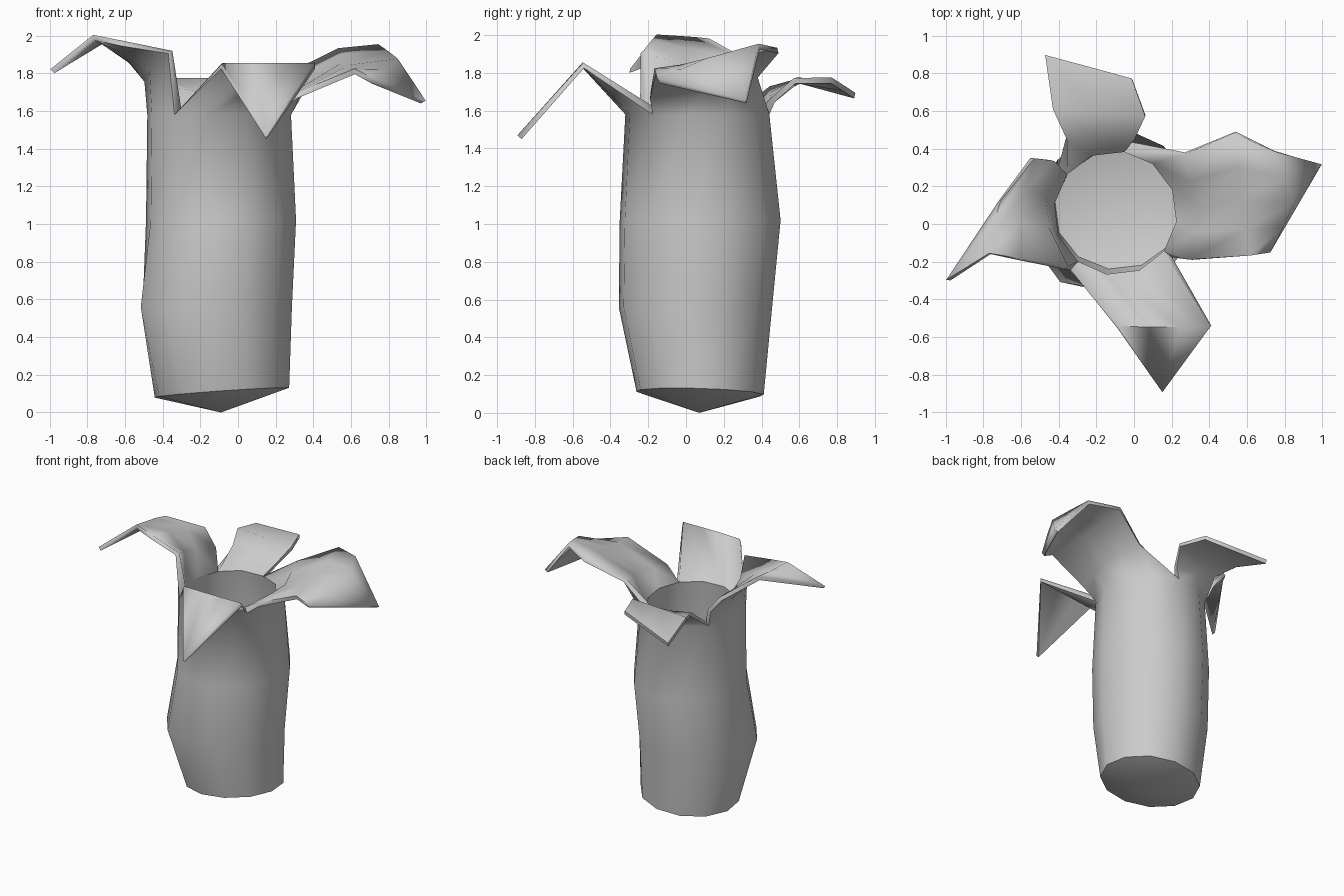
import bpy, bmesh, math
from mathutils import Vector

if "Cube" in bpy.data.objects:
    bpy.data.objects.remove(bpy.data.objects["Cube"])

SIDES = 12
OFFSET = -38          # angle of the first side vertex, in degrees
THICK = 0.06          # wall at the throat; other parts use a share of it
PETAL_SHARE = 0.5
bm = bmesh.new()
weights = bm.verts.layers.deform.verify()


def vert(co, share):
    v = bm.verts.new(co)
    v[weights][0] = share
    return v


def ring(cx, cy, rx, ry, z, share, tilt=0.0):
    verts = []
    for i in range(SIDES):
        a = math.radians(OFFSET + i * 360 / SIDES)
        height = z + tilt * math.cos(a) - 0.4 * tilt * math.sin(a)
        verts.append(vert((cx + rx * math.cos(a), cy + ry * math.sin(a), height), share))
    return verts


def bridge(low, high):
    for i in range(len(low) - 1):
        bm.faces.new((low[i], low[i + 1], high[i + 1], high[i]))


def resample(points, n):
    # spread n vertices evenly along a short polyline
    verts = []
    for i in range(n):
        t = i / (n - 1) * (len(points) - 1)
        k = min(int(t), len(points) - 2)
        p = Vector(points[k]).lerp(Vector(points[k + 1]), t - k)
        p.z -= 0.025
        verts.append(vert(p, PETAL_SHARE))
    return verts


def petal(start, segments, rows, tip=None):
    low = [rim[(start + i) % SIDES] for i in range(segments + 1)]
    for row in rows:
        high = resample(row, segments + 1)
        bridge(low, high)
        low = high
    if tip:
        t = vert((tip[0], tip[1], tip[2] - 0.02), PETAL_SHARE)
        for a, b in zip(low, low[1:]):
            bm.faces.new((a, b, t))


# tubular body with a shallow pointed base
rings = [ring(-0.085, 0.075, 0.36, 0.34, 0.105, 0.5, 0.025),
         ring(-0.11, 0.05, 0.40, 0.41, 0.56, 0.3),
         ring(-0.09, 0.075, 0.402, 0.43, 1.02, 0.2),
         ring(-0.10, 0.06, 0.385, 0.385, 1.58, 1.0)]
for i in (8, 9):      # bulge at the lower front left
    rings[1][i].co.x -= 0.035
    rings[1][i].co.y -= 0.035
for lo, hi in zip(rings, rings[1:]):
    bridge(lo + lo[:1], hi + hi[:1])
base = vert((-0.09, 0.07, 0.0), 0.5)
for i in range(SIDES):
    a, b = rings[0][i], rings[0][(i + 1) % SIDES]
    bm.faces.new((b, a, base))
    bm.edges.get((a, b)).smooth = False
rim = rings[-1]

# right petal
petal(0, 4, [
    [(0.31, -0.19, 1.69), (0.36, 0.10, 1.74), (0.27, 0.38, 1.80)],
    [(0.62, -0.16, 1.82), (0.57, 0.12, 1.86), (0.54, 0.49, 1.93)],
    [(0.71, -0.14, 1.77), (0.83, 0.12, 1.88), (0.74, 0.39, 1.95)]],
    (0.97, 0.32, 1.66))
# back petal
petal(4, 2, [
    [(0.00, 0.47, 1.67), (-0.36, 0.46, 1.73)],
    [(0.06, 0.58, 1.77), (-0.43, 0.61, 1.77)],
    [(-0.01, 0.77, 1.77), (-0.47, 0.89, 1.69)]])
# left petal
petal(6, 3, [
    [(-0.45, 0.34, 1.74), (-0.52, 0.06, 1.80), (-0.37, -0.24, 1.93)],
    [(-0.55, 0.35, 1.86), (-0.61, 0.10, 1.91), (-0.62, -0.19, 1.97)],
    [(-0.72, 0.12, 1.98), (-0.76, -0.16, 2.0)]],
    (-0.975, -0.30, 1.82))
# front petal
petal(9, 3, [[(-0.09, -0.55, 1.85), (0.41, -0.54, 1.85)]], (0.15, -0.87, 1.47))

mesh = bpy.data.meshes.new("flower_vase")
bm.to_mesh(mesh)
bm.free()
vase = bpy.data.objects.new("flower_vase", mesh)
bpy.context.collection.objects.link(vase)
vase.vertex_groups.new(name="thickness")

# wall thickness
bpy.context.view_layer.objects.active = vase
vase.select_set(True)
shell = vase.modifiers.new("wall", 'SOLIDIFY')
shell.thickness = THICK
shell.offset = -1
shell.vertex_group = "thickness"
bpy.ops.object.modifier_apply(modifier="wall")

# smooth shading with a crisp throat and base edge
bpy.ops.object.shade_smooth_by_angle(angle=math.radians(85))
bm = bmesh.new()
bm.from_mesh(mesh)
for e in bm.edges:
    if all(v.co.z > 1.4 and math.hypot(v.co.x + 0.1, v.co.y - 0.06) < 0.355 for v in e.verts):
        e.smooth = False
    if all(0.05 < v.co.z < 0.2 for v in e.verts):
        e.smooth = False
bm.to_mesh(mesh)
bm.free()
